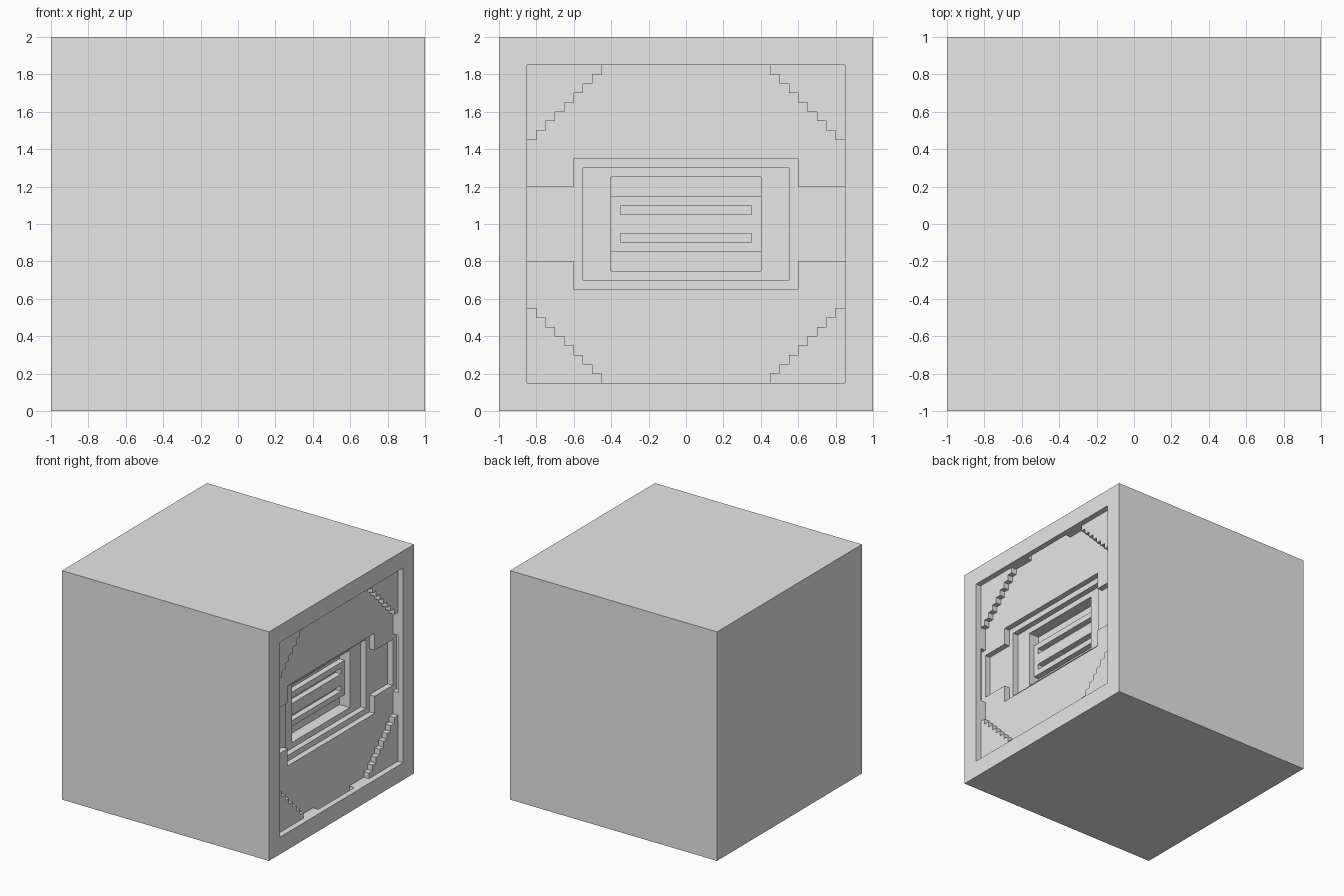
import bpy
import bmesh

old = bpy.data.objects.get("Cube")
if old:
    bpy.data.objects.remove(old, do_unlink=True)

grey = bpy.data.materials.new("plain_grey")
grey.use_nodes = True
grey.diffuse_color = (0.8, 0.8, 0.8, 1)
grey.node_tree.nodes["Principled BSDF"].inputs["Base Color"].default_value = (0.8, 0.8, 0.8, 1)

MID = 1.0    # height of the panel centre
OPEN = 1.1   # cutters reach past the face


def prism(name, outline, x0, x1):
    """Extrude a (y, height from centre) outline from x0 to x1."""
    bm = bmesh.new()
    face = bm.faces.new([bm.verts.new((x0, y, MID + h)) for y, h in outline])
    ext = bmesh.ops.extrude_face_region(bm, geom=[face])
    moved = [v for v in ext["geom"] if isinstance(v, bmesh.types.BMVert)]
    bmesh.ops.translate(bm, verts=moved, vec=(x1 - x0, 0, 0))
    bmesh.ops.recalc_face_normals(bm, faces=bm.faces)
    mesh = bpy.data.meshes.new(name)
    bm.to_mesh(mesh)
    bm.free()
    mesh.materials.append(grey)
    obj = bpy.data.objects.new(name, mesh)
    bpy.context.collection.objects.link(obj)
    return obj


def mirrored(quarter):
    """Complete an outline from its upper right quarter, listed top to side."""
    right = quarter + [(y, -h) for y, h in reversed(quarter)]
    return right + [(-y, h) for y, h in reversed(right)]


def rect(half_y, half_h, h=0.0):
    return [(half_y, h + half_h), (half_y, h - half_h),
            (-half_y, h - half_h), (-half_y, h + half_h)]


block = prism("panelled_cube", rect(1, 1), -1, 1)


def carve(name, outline, floor, top=OPEN):
    cutter = prism(name, outline, floor, top)
    cutter.hide_render = True
    mod = block.modifiers.new(name, "BOOLEAN")
    mod.operation = "DIFFERENCE"
    mod.solver = "EXACT"
    mod.object = cutter
    bpy.context.view_layer.objects.active = block
    bpy.ops.object.modifier_apply(modifier=name)
    bpy.data.objects.remove(cutter, do_unlink=True)


# Square recess behind the frame
carve("square_recess", rect(0.85, 0.85), 0.95)

# Stepped round recess
steps = [(0.45, 0.85)]
for k in range(8):
    y, h = 0.45 + 0.05 * k, 0.80 - 0.05 * k
    steps += [(y, h), (y + 0.05, h)]
steps[-1] = (0.85, 0.45)
carve("round_recess", mirrored(steps), 0.90)

# Shallow undercuts behind the frame
carve("side_undercut", rect(0.9, 0.25), 0.90, 0.95)
carve("end_undercut", rect(0.25, 0.9), 0.90, 0.95)

# Cross-shaped recess and the rectangles inside it
cross = [(0.6, 0.35), (0.6, 0.2), (0.85, 0.2)]
carve("cross_recess", mirrored(cross), 0.85)
carve("middle_recess", rect(0.55, 0.3), 0.80)
carve("inner_recess", rect(0.4, 0.25), 0.75)

# Grooves above and below the central block, and its two slots
for side in (1, -1):
    carve("groove", rect(0.4, 0.05, side * 0.2), 0.70)
    carve("slot", rect(0.35, 0.025, side * 0.075), 0.70)
